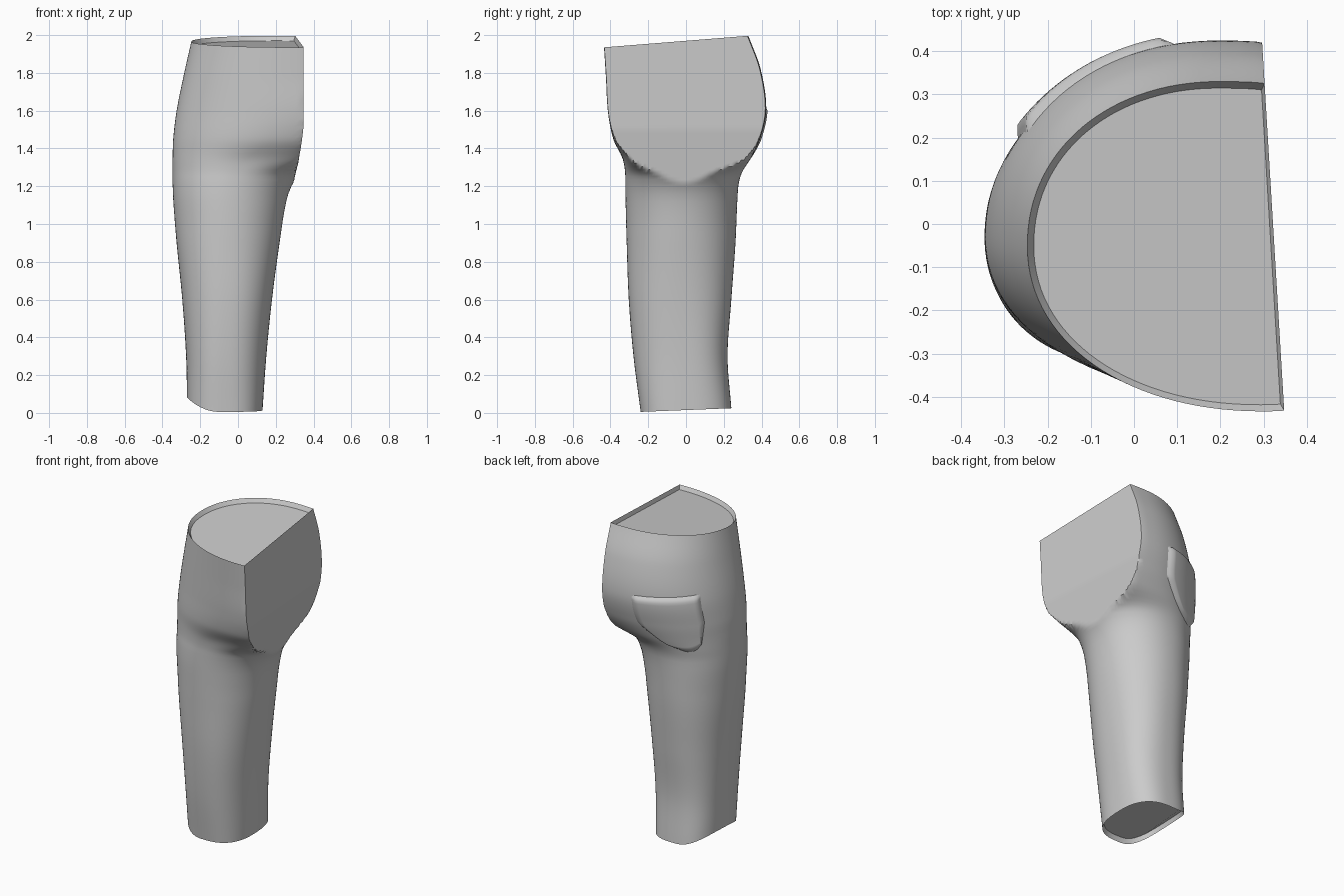
import bpy, bmesh, math
from mathutils import Vector

if "Cube" in bpy.data.objects:
    bpy.data.objects.remove(bpy.data.objects["Cube"])

# Cross-sections: z, left x, virtual right x, front centre x, back centre x, mid y, front y, back y
ROWS = [
    (0.00, -.27, .13, -.07, -.07, .00, -.240, .240),
    (0.30, -.275, .15, -.07, -.07, .00, -.278, .220),
    (0.60, -.295, .18, -.06, -.06, -.02, -.303, .240),
    (0.90, -.325, .22, -.06, -.06, -.03, -.314, .262),
    (1.13, -.343, .258, -.05, -.05, -.03, -.320, .272),
    (1.22, -.346, .295, -.03, -.03, -.03, -.321, .280),
    (1.28, -.346, .36, .00, .00, -.03, -.323, .300),
    (1.35, -.346, .60, .05, .10, -.03, -.337, .345),
    (1.45, -.343, .80, .20, .18, -.03, -.385, .392),
    (1.60, -.325, .90, .30, .20, -.03, -.413, .425),
    (1.80, -.285, .90, .30, .20, -.04, -.424, .395),
    (1.97, -.247, .90, .30, .20, -.05, -.434, .330),
]


def section(z):
    """Smoothly interpolated section parameters at height z."""
    i = max(k for k in range(len(ROWS) - 1) if ROWS[k][0] <= z)
    a, b = ROWS[i], ROWS[i + 1]
    p, n = ROWS[max(i - 1, 0)], ROWS[min(i + 2, len(ROWS) - 1)]
    h = b[0] - a[0]
    t = (z - a[0]) / h
    out = []
    for k in range(1, 8):
        m0 = (b[k] - p[k]) / (b[0] - p[0]) * h
        m1 = (n[k] - a[k]) / (n[0] - a[0]) * h
        out.append((2*t**3 - 3*t*t + 1) * a[k] + (t**3 - 2*t*t + t) * m0
                   + (3*t*t - 2*t**3) * b[k] + (t**3 - t*t) * m1)
    return out


def surf(z, t):
    """Point on the cloth at height z and angle t, trimmed by the centre seam."""
    xl, xr, cf, cb, ym, yf, yb = section(z)
    e = 2 / (2.1 + 0.5 * max(0, 1 - z))
    c, s = math.cos(t), math.sin(t)
    cx = cb if s > 0 else cf
    x = cx + ((xr - cx) if c > 0 else (cx - xl)) * math.copysign(abs(c) ** e, c)
    y = ym + ((yb - ym) if s > 0 else (ym - yf)) * math.copysign(abs(s) ** e, s)
    x = min(x, 0.322 - 0.06 * y - 0.03 * min(1, max(0, (1.5 - z) / 0.28)))
    # Tilted waist and lifted outer hem
    top = min(1, max(0, (z - 1.5) / 0.47))
    low = max(0, 1 - z / 0.3)
    lift = 0.08 * y * top + low * (0.07 * min(1, max(0, (-x - 0.1) / 0.17)) ** 2 + 0.015 + 0.04 * y)
    return Vector((x, y, z + max(lift, -z)))


def finish(bm, name, angle):
    bmesh.ops.recalc_face_normals(bm, faces=bm.faces)
    mesh = bpy.data.meshes.new(name)
    bm.to_mesh(mesh)
    bm.free()
    ob = bpy.data.objects.new(name, mesh)
    bpy.context.collection.objects.link(ob)
    bpy.ops.object.select_all(action='DESELECT')
    ob.select_set(True)
    bpy.context.view_layer.objects.active = ob
    bpy.ops.object.shade_smooth_by_angle(angle=math.radians(angle))


def bridge(bm, a, b):
    n = len(a)
    for i in range(n):
        bm.faces.new((a[i], a[(i + 1) % n], b[(i + 1) % n], b[i]))


# Trouser leg with half of the seat
N = 120
bm = bmesh.new()
heights = [1.2 * i / 30 for i in range(30)] + [1.2 + 0.77 * i / 44 for i in range(45)]
rings = [[bm.verts.new(surf(z, 2 * math.pi * i / N)) for i in range(N)] for z in heights]
for a, b in zip(rings, rings[1:]):
    bridge(bm, a, b)

# Slightly sunk closing panels at hem and waist
for ring, dz in ((rings[0], 0.03), (rings[-1], -0.025)):
    mid = sum((v.co for v in ring), Vector()) / N
    inner = [bm.verts.new(mid + (v.co - mid) * 0.96 + Vector((0, 0, dz))) for v in ring]
    bridge(bm, ring, inner)
    bm.faces.new(inner)
finish(bm, "trouser_leg", 40)

# Back patch pocket following the cloth, tapered towards its base
U, V = 24, 24
bm = bmesh.new()
grid = []
for j in range(V + 1):
    v = j / V
    width = 0.43 * (0.55 + 0.45 * min(1, v * 2.2) ** 0.6)
    row = []
    for i in range(U + 1):
        u = 2 * i / U - 1
        p = surf(1.27 + 0.36 * v + 0.04 * (1 - v) * u * u + 0.01 * u, 2.18 + width * u)
        edge = min(1 - abs(u), v * 2, (1 - v) * 3)
        out = Vector((p.x - 0.1, p.y + 0.05, 0)).normalized()
        row.append(bm.verts.new(p + out * (-0.004 + 0.024 * min(1, edge * 6))))
    grid.append(row)
for a, b in zip(grid, grid[1:]):
    for i in range(U):
        bm.faces.new((a[i], a[i + 1], b[i + 1], b[i]))
bmesh.ops.reverse_faces(bm, faces=bm.faces)
finish(bm, "back_pocket", 50)
